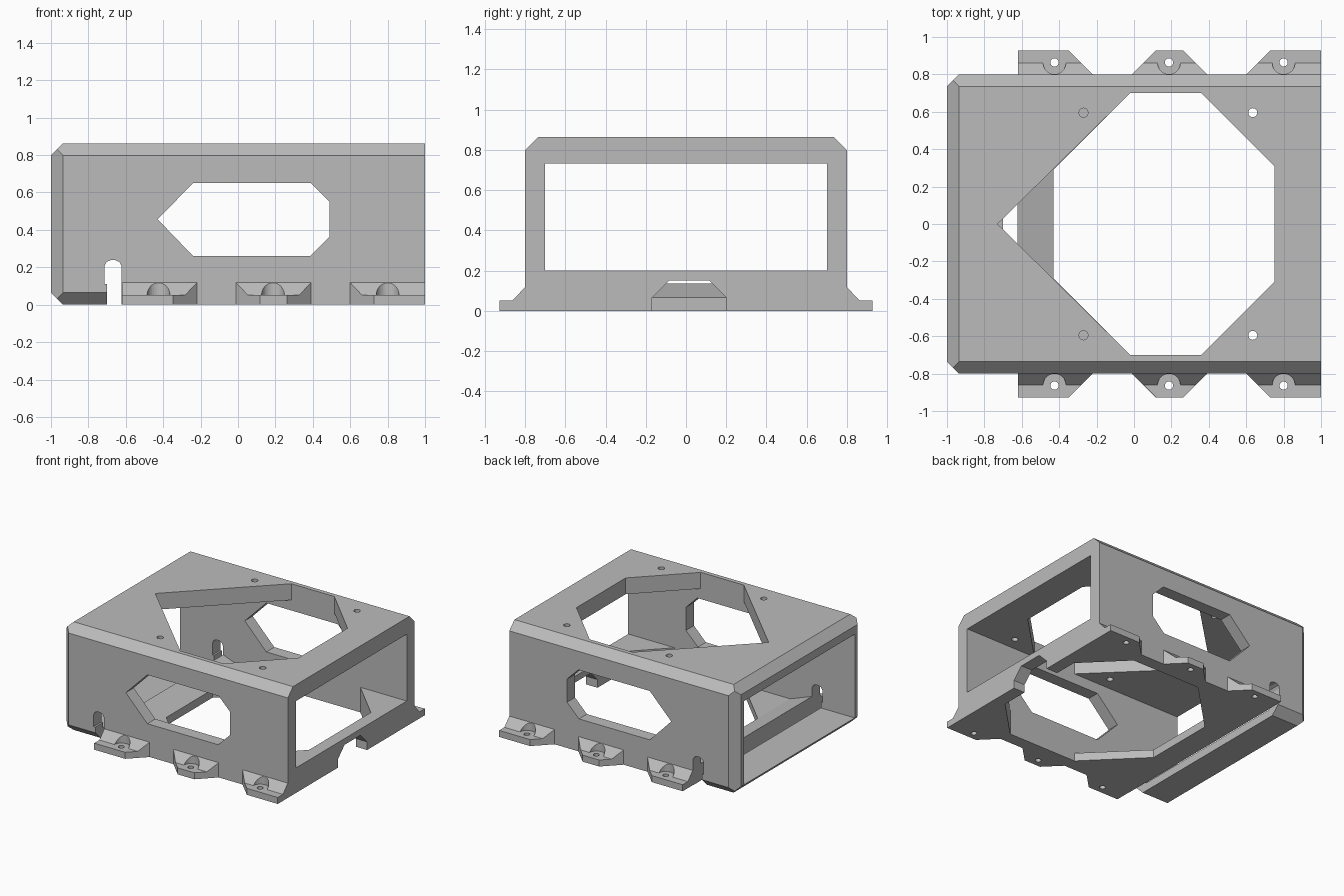
import bpy, bmesh
from mathutils import Vector

if "Cube" in bpy.data.objects:
    bpy.data.objects.remove(bpy.data.objects["Cube"])

grey = bpy.data.materials.new("plain_grey")
grey.use_nodes = True
grey.diffuse_color = (0.5, 0.5, 0.5, 1)
grey.node_tree.nodes["Principled BSDF"].inputs["Base Color"].default_value = (0.5, 0.5, 0.5, 1)


def make_object(name, bm):
    bmesh.ops.recalc_face_normals(bm, faces=bm.faces)
    mesh = bpy.data.meshes.new(name)
    bm.to_mesh(mesh)
    bm.free()
    mesh.materials.append(grey)
    obj = bpy.data.objects.new(name, mesh)
    bpy.context.collection.objects.link(obj)
    return obj


def prism_mesh(points, axis, lo, hi):
    """Extrude a 2D profile along an axis; points use the other two axes in order."""
    bm = bmesh.new()
    verts = []
    for p in points:
        co = list(p)
        co.insert("xyz".index(axis), lo)
        verts.append(bm.verts.new(co))
    face = bm.faces.new(verts)
    new = bmesh.ops.extrude_face_region(bm, geom=[face])["geom"]
    shift = Vector([hi - lo if a == axis else 0 for a in "xyz"])
    bmesh.ops.translate(bm, vec=shift, verts=[g for g in new if isinstance(g, bmesh.types.BMVert)])
    return bm


def slice_off(bm, point, normal):
    """Remove everything beyond a plane and cap the cut."""
    geom = bm.verts[:] + bm.edges[:] + bm.faces[:]
    cut = bmesh.ops.bisect_plane(bm, geom=geom, plane_co=point, plane_no=normal, clear_outer=True)
    edges = [g for g in cut["geom_cut"] if isinstance(g, bmesh.types.BMEdge)]
    bmesh.ops.contextual_create(bm, geom=edges)


def subtract(obj, bm):
    cutter = make_object("cutter", bm)
    cutter.hide_render = True
    mod = obj.modifiers.new("cut", "BOOLEAN")
    mod.operation = "DIFFERENCE"
    mod.solver = "EXACT"
    mod.object = cutter
    bpy.context.view_layer.objects.active = obj
    bpy.ops.object.modifier_apply(modifier=mod.name)
    bpy.data.objects.remove(cutter)


def rect(a0, b0, a1, b1):
    return [(a0, b0), (a1, b0), (a1, b1), (a0, b1)]


def cylinder_mesh(x, y, radius, lo, hi):
    bm = bmesh.new()
    bmesh.ops.create_cone(bm, cap_ends=True, segments=32, radius1=radius, radius2=radius, depth=hi - lo)
    bmesh.ops.translate(bm, vec=(x, y, (lo + hi) / 2), verts=bm.verts)
    return bm


W, H, C = 0.8, 0.863, 0.065   # half width, height, chamfer

# Outer shell with chamfered top edges and chamfered left end
shell = prism_mesh(rect(-W, 0, W, H), "x", -1, 1)
for s in (-1, 1):
    slice_off(shell, (0, s * W, H - C), (0, s, 1))
    slice_off(shell, (-1, s * (W - C), 0), (-1, s, 0))
slice_off(shell, (-1, 0, H - C), (-1, 0, 1))
slice_off(shell, (-1, 0, C), (-1, 0, -1))
body = make_object("enclosure_body", shell)

# Lower side chamfers, only beyond the cable slot
for s in (-1, 1):
    subtract(body, prism_mesh([(s * (W + .1), -.1), (s * (W - C - .1), -.1), (s * (W + .1), C + .1)],
                              "x", -1.1, -0.66))

# Hollow interior with a low ramped floor and a raised sill at the right end
subtract(body, prism_mesh([(-1.1, .065), (-.66, .065), (-.66, .135), (-.62, .135), (-.43, .065), (.2, .065),
                           (.2, .2), (1.1, .2), (1.1, .733), (-1.1, .733)], "y", -.7, .7))

# Top opening
subtract(body, prism_mesh([(-.73, 0), (-.02, -.7), (.36, -.7), (.75, -.31),
                           (.75, .31), (.36, .7), (-.02, .7)], "z", .5, 1))

# Floor opening
subtract(body, prism_mesh([(-.43, -.29), (-.02, -.7), (.59, -.7), (.9, -.39),
                           (.9, .39), (.59, .7), (-.02, .7), (-.43, .29)], "z", -.1, .4))

# Side openings
subtract(body, prism_mesh([(-.43, .457), (-.24, .65), (.39, .65), (.49, .55),
                           (.49, .365), (.385, .26), (-.24, .26)], "y", -1, 1))

# Cable slot across the floor, with round-topped ends in the walls
subtract(body, prism_mesh(rect(-.7, -.1, -.622, .16), "y", -1, 1))
subtract(body, prism_mesh([(-.715, .11), (-.622, .11), (-.622, .205), (-.634, .228), (-.655, .238),
                           (-.682, .238), (-.703, .228), (-.715, .205)], "y", -1, 1))

# Notch under the right sill
subtract(body, prism_mesh([(-.17, -.1), (.2, -.1), (.2, .065), (.115, .15), (-.085, .15), (-.17, .065)],
                          "x", .8, 1.1))

# Screw holes in the top
for x in (-.27, .635):
    for y in (-.595, .595):
        subtract(body, cylinder_mesh(x, y, .024, .6, 1))


# Mounting feet: name, start and end along the wall, screw position, tapered ends
feet = [("left_end_foot", -.62, -.22, -.425, (1,)),
        ("middle_foot", -.01, .39, .187, (-1, 1)),
        ("right_end_foot", .6, 1, .8, (-1,))]
for name, x0, x1, screw, tapers in feet:
    bm = prism_mesh([(-W, 0), (-W, .118), (-.862, .052), (-.927, .052), (-.927, 0)], "x", x0, x1)
    for t in tapers:
        slice_off(bm, (x1 if t > 0 else x0, -W, 0), (t, -1, 0))
    foot = make_object(name, bm)
    subtract(foot, cylinder_mesh(screw, -.862, .061, .052, .3))
    subtract(foot, cylinder_mesh(screw, -.864, .022, -.1, .2))
    mirror = foot.modifiers.new("mirror", "MIRROR")
    mirror.use_axis = (False, True, False)
